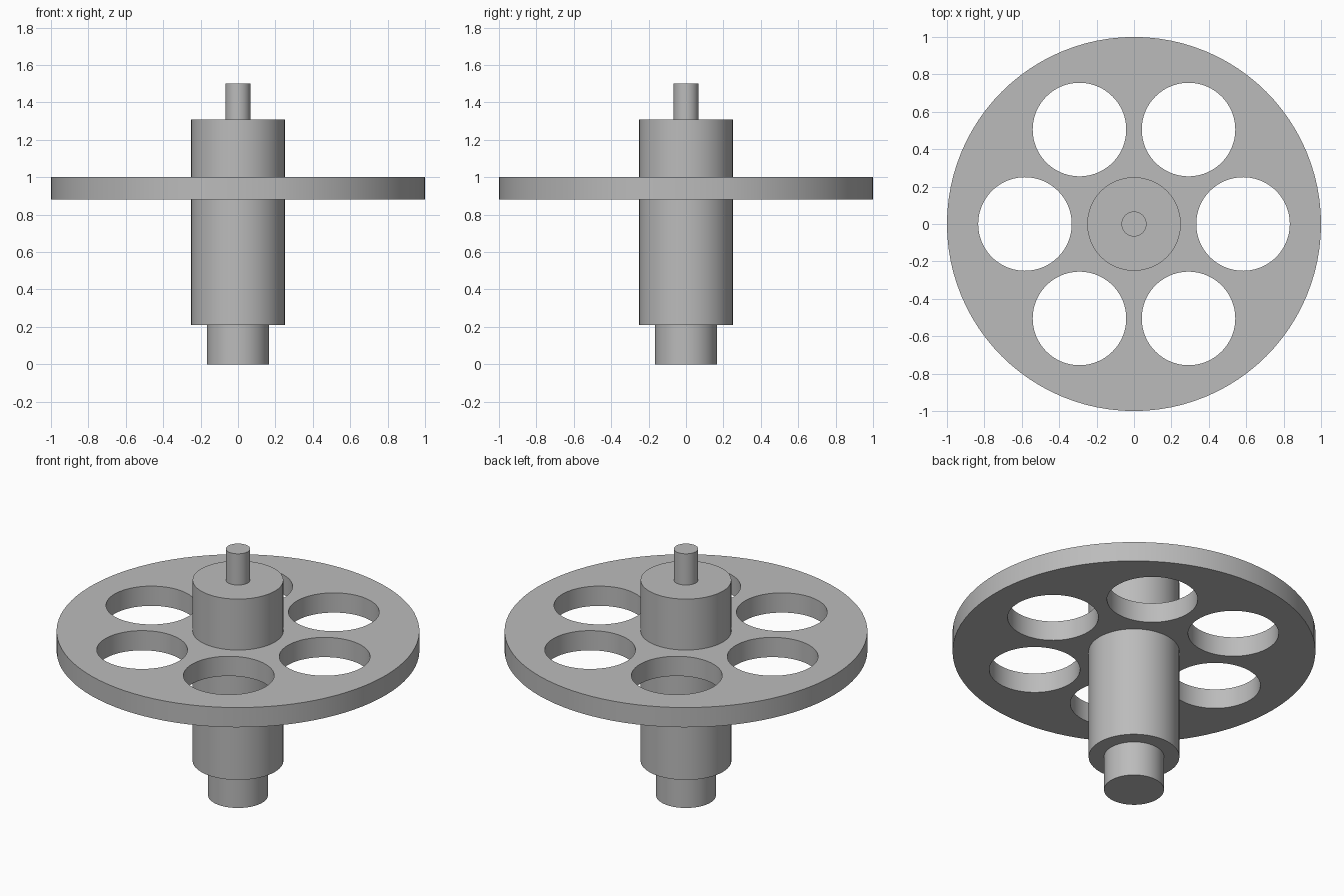
import bpy
import bmesh
from math import cos, sin, pi, radians

SEGMENTS = 96

cube = bpy.data.objects.get("Cube")
if cube:
    bpy.data.objects.remove(cube, do_unlink=True)

# One plain grey for every part
grey = bpy.data.materials.new("plain_grey")
grey.use_nodes = True
color = (0.5, 0.5, 0.5, 1)
grey.diffuse_color = color
grey.node_tree.nodes["Principled BSDF"].inputs["Base Color"].default_value = color


def cylinder(name, radius, bottom, top, x=0, y=0):
    bpy.ops.mesh.primitive_cylinder_add(
        vertices=SEGMENTS, radius=radius, depth=top - bottom,
        location=(x, y, (bottom + top) / 2))
    obj = bpy.context.object
    obj.name = name
    obj.data.materials.append(grey)
    return obj


def smooth(obj):
    bpy.ops.object.select_all(action="DESELECT")
    obj.select_set(True)
    bpy.context.view_layer.objects.active = obj
    bpy.ops.object.shade_smooth_by_angle(angle=radians(30))


# Stepped shaft: a lathed profile of (radius, height)
profile = [(0, 0), (0.165, 0), (0.165, 0.21), (0.25, 0.21),
           (0.25, 1.31), (0.067, 1.31), (0.067, 1.5), (0, 1.5)]
bm = bmesh.new()
points = [bm.verts.new((r, 0, z)) for r, z in profile]
edges = [bm.edges.new(pair) for pair in zip(points, points[1:])]
bmesh.ops.spin(bm, geom=points + edges, cent=(0, 0, 0), axis=(0, 0, 1),
               angle=2 * pi, steps=SEGMENTS, use_merge=True)
bmesh.ops.remove_doubles(bm, verts=bm.verts, dist=0.0001)
bmesh.ops.recalc_face_normals(bm, faces=bm.faces)
mesh = bpy.data.meshes.new("stepped_shaft")
bm.to_mesh(mesh)
bm.free()
mesh.materials.append(grey)
shaft = bpy.data.objects.new("stepped_shaft", mesh)
bpy.context.collection.objects.link(shaft)
smooth(shaft)

# Wheel disc with a ring of six round holes
disc = cylinder("wheel_disc", 1, 0.88, 1)
for i in range(6):
    angle = i * pi / 3
    cutter = cylinder("hole_cutter", 0.25, 0.8, 1.1,
                      0.583 * cos(angle), 0.583 * sin(angle))
    cutter.hide_render = True
    cut = disc.modifiers.new("hole", "BOOLEAN")
    cut.operation = "DIFFERENCE"
    cut.solver = "EXACT"
    cut.object = cutter
    bpy.context.view_layer.objects.active = disc
    bpy.ops.object.modifier_apply(modifier=cut.name)
    bpy.data.objects.remove(cutter, do_unlink=True)
smooth(disc)
